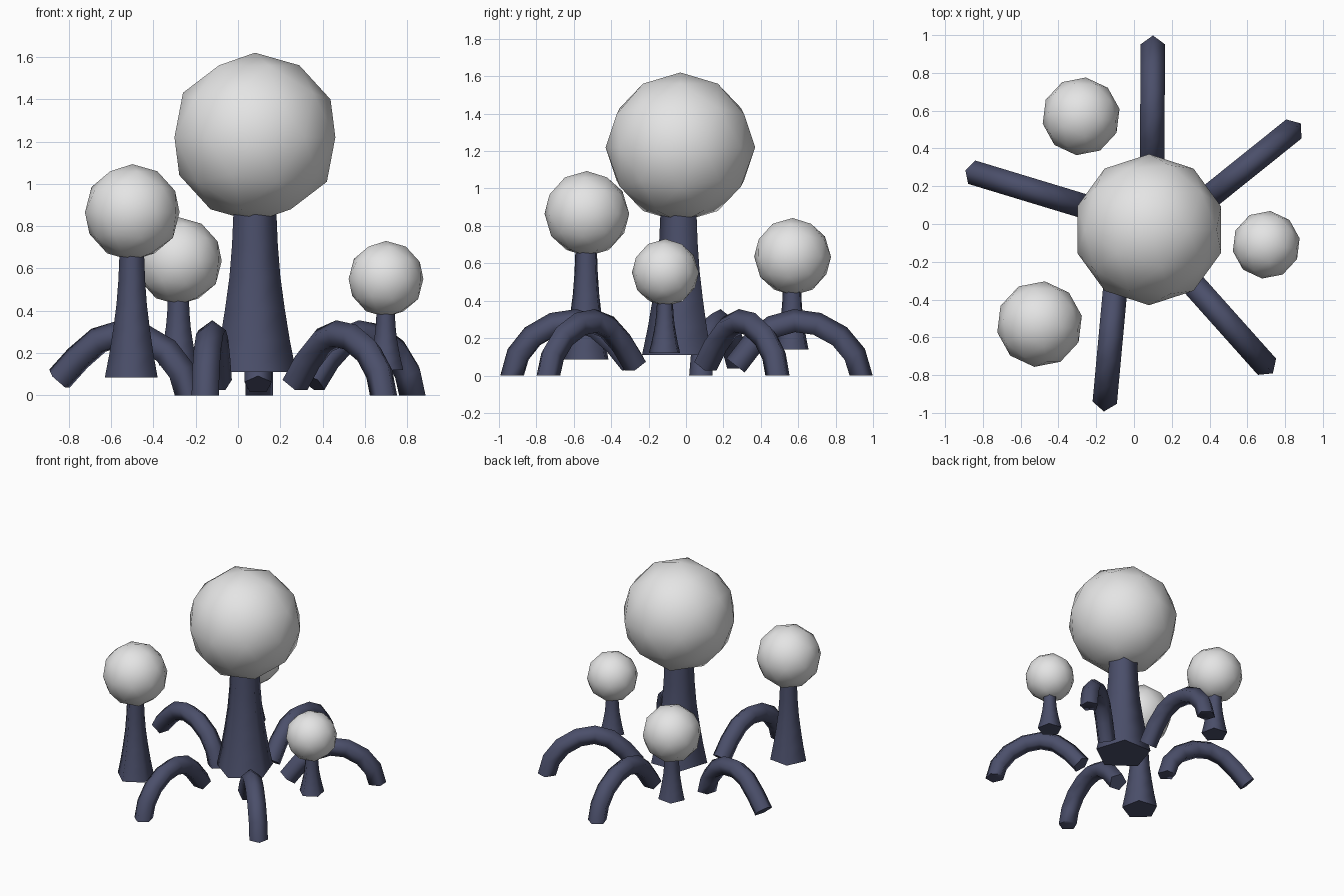
import bpy, bmesh, math
from mathutils import Vector, Matrix

if "Cube" in bpy.data.objects:
    bpy.data.objects.remove(bpy.data.objects["Cube"])


def material(name, rgb):
    m = bpy.data.materials.new(name)
    m.diffuse_color = (*rgb, 1)
    m.use_nodes = True
    m.node_tree.nodes["Principled BSDF"].inputs["Base Color"].default_value = m.diffuse_color
    return m


PALE = material("pale_grey", (0.78, 0.78, 0.78))
NAVY = material("slate_blue", (0.07, 0.078, 0.145))


def finish(bm, name, mat):
    bmesh.ops.recalc_face_normals(bm, faces=bm.faces)
    me = bpy.data.meshes.new(name)
    bm.to_mesh(me)
    bm.free()
    me.materials.append(mat)
    ob = bpy.data.objects.new(name, me)
    bpy.context.collection.objects.link(ob)
    bpy.ops.object.select_all(action='DESELECT')
    ob.select_set(True)
    bpy.context.view_layer.objects.active = ob
    bpy.ops.object.shade_smooth_by_angle(angle=math.radians(80))


def loft(name, rings, mat):
    """Skin a list of equal-sized point rings and cap both ends."""
    bm = bmesh.new()
    loops = [[bm.verts.new(p) for p in ring] for ring in rings]
    n = len(loops[0])
    for a, b in zip(loops, loops[1:]):
        for i in range(n):
            j = (i + 1) % n
            bm.faces.new((a[i], a[j], b[j], b[i]))
    bm.faces.new(loops[0][::-1])
    bm.faces.new(loops[-1])
    finish(bm, name, mat)


def pentagon(center, u, v, r, start=0.0):
    out = []
    for k in range(5):
        a = start + k * math.tau / 5
        out.append(center + (u * math.cos(a) + v * math.sin(a)) * r)
    return out


X, Y = Vector((1, 0, 0)), Vector((0, 1, 0))

# Mushrooms: name, x, y, cap centre z, cap radius, base z, base r, top r, turn
MUSHROOMS = [
    ("main", 0.08, -0.03, 1.22, 0.40, 0.11, 0.205, 0.107, 0),
    ("front_left", -0.50, -0.53, 0.865, 0.228, 0.085, 0.132, 0.062, -7),
    ("back_left", -0.28, 0.57, 0.635, 0.207, 0.14, 0.097, 0.053, -7),
    ("right", 0.70, -0.11, 0.55, 0.18, 0.12, 0.09, 0.046, -7),
]
FLARE = [(0, 1.0), (0.2, 0.68), (0.4, 0.42), (0.6, 0.2), (0.8, 0.07), (1, 0.0)]

for name, x, y, cz, r, z0, r0, r1, turn in MUSHROOMS:
    # round faceted cap
    bm = bmesh.new()
    bmesh.ops.create_icosphere(
        bm, subdivisions=2, radius=r,
        matrix=Matrix.Translation((x, y, cz)) @ Matrix.Rotation(math.radians(turn), 4, 'Z'))
    finish(bm, name + "_cap", PALE)
    # flared five-sided stalk
    z1 = cz - r * 0.9
    loft(name + "_stalk",
         [pentagon(Vector((x, y, z0 + (z1 - z0) * t)), X, Y, r1 + (r0 - r1) * f,
                   math.radians(-90 + turn)) for t, f in FLARE], NAVY)

# Arched roots: name, upright end, slanted end, slanted end height
ROOTS = [
    ("back", (0.10, 0.93), (0.095, 0.27), 0.05),
    ("right", (0.83, 0.49), (0.35, 0.105), 0.06),
    ("front_right", (0.69, -0.74), (0.27, -0.27), 0.06),
    ("front", (-0.153, -0.925), (-0.095, -0.295), 0.06),
    ("left", (-0.235, 0.085), (-0.845, 0.27), 0.075),
]
ARCH = [(0, 0), (0.05, 0.11), (0.17, 0.205), (0.35, 0.27), (0.53, 0.287),
        (0.70, 0.255), (0.86, 0.17)]

for name, a, b, zend in ROOTS:
    a, b = Vector((*a, 0)), Vector((*b, 0))
    side = (b - a).normalized().cross(Vector((0, 0, 1)))
    pts = [a.lerp(b, t) + Vector((0, 0, z)) for t, z in ARCH + [(1, zend)]]
    rings = []
    for i, p in enumerate(pts):
        tan = (pts[min(i + 1, len(pts) - 1)] - pts[max(i - 1, 0)]).normalized()
        if i == 0:
            tan = Vector((0, 0, 1))
        outward = side.cross(tan).normalized()
        rings.append(pentagon(p, outward, side, 0.068))
    loft(name + "_root", rings, NAVY)
